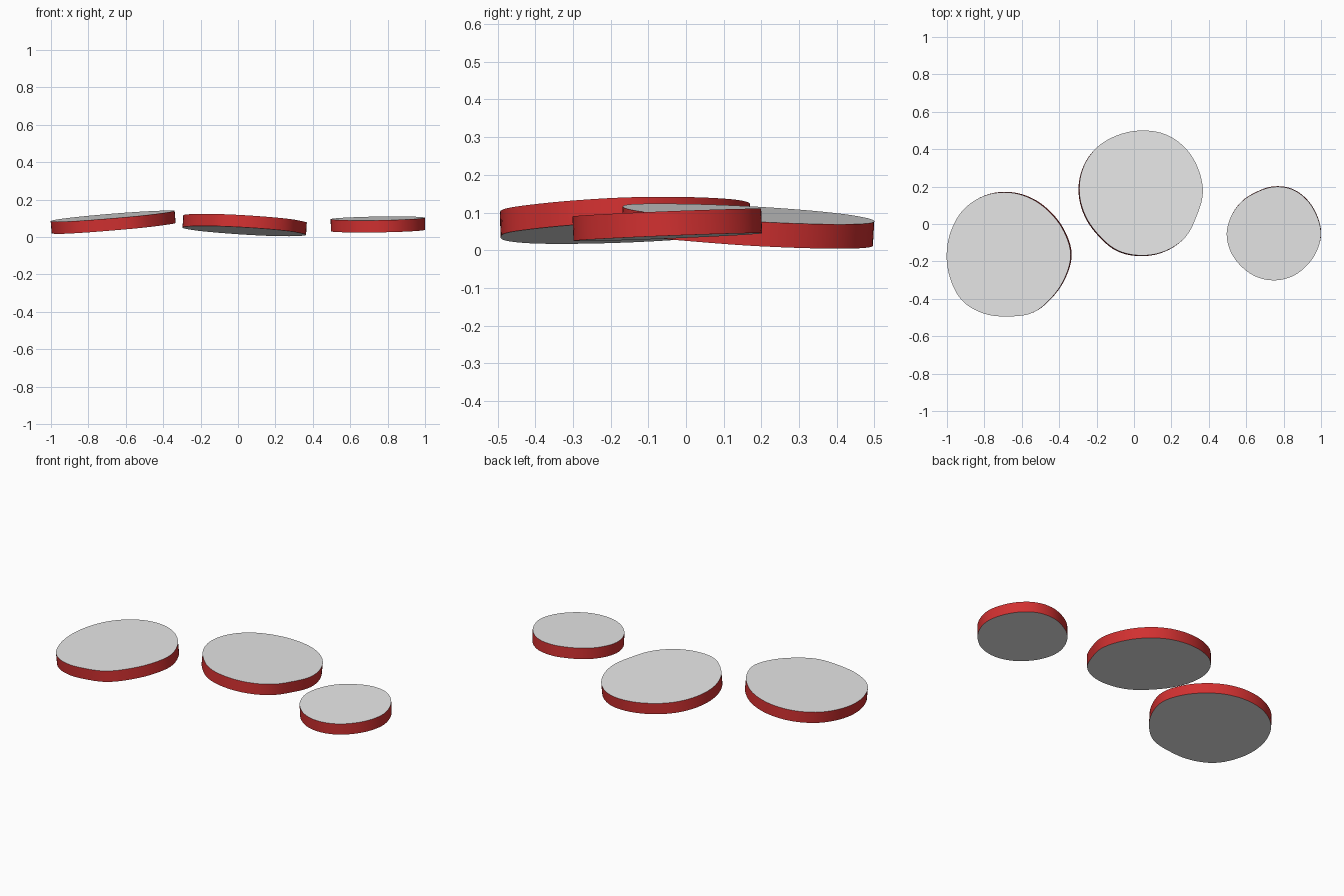
import bpy, bmesh, math
from mathutils import Vector

if "Cube" in bpy.data.objects:
    bpy.data.objects.remove(bpy.data.objects["Cube"])


def material(name, rgb):
    m = bpy.data.materials.new(name)
    m.diffuse_color = (*rgb, 1)
    m.use_nodes = True
    m.node_tree.nodes["Principled BSDF"].inputs["Base Color"].default_value = m.diffuse_color
    return m


FACE = material("pale grey", (0.8, 0.8, 0.8))
RIM = material("red skin", (0.64, 0.03, 0.03))
THICK = 0.065


def smooth_ring(radii, per=5):
    """Closed Catmull-Rom curve through radii at equal angles."""
    n, ring = len(radii), []
    for i in range(n):
        a, b, c, d = (radii[(i + k) % n] for k in (-1, 0, 1, 2))
        for j in range(per):
            t = j / per
            r = b + 0.5 * t * (c - a + t * (2*a - 5*b + 4*c - d + t * (3*(b - c) + d - a)))
            ang = 2 * math.pi * (i + t) / n
            ring.append((r * math.cos(ang), r * math.sin(ang)))
    return ring


def slice_part(name, centre, slope, radii):
    """Wavy disc, tilted by its slope in x and y, with a coloured rim."""
    down = Vector((slope[0], slope[1], -1)).normalized() * THICK / 2
    bm = bmesh.new()
    loops = []
    for side in (1, -1):
        loops.append([bm.verts.new(Vector((x, y, x * slope[0] + y * slope[1]))
                                   + Vector(centre) + down * side)
                      for x, y in smooth_ring(radii)])
    low, high = loops
    n = len(low)
    bm.faces.new(high)
    bm.faces.new(low[::-1])
    for i in range(n):
        k = (i + 1) % n
        f = bm.faces.new((low[i], low[k], high[k], high[i]))
        f.material_index = 1
    me = bpy.data.meshes.new(name)
    bm.to_mesh(me)
    bm.free()
    me.materials.append(FACE)
    me.materials.append(RIM)
    ob = bpy.data.objects.new(name, me)
    bpy.context.collection.objects.link(ob)
    bpy.context.view_layer.objects.active = ob
    ob.select_set(True)
    bpy.ops.object.shade_smooth_by_angle(angle=math.radians(40))
    ob.select_set(False)


# Radii run counter-clockwise from +x
slice_part("left_slice", (-0.668, -0.163, 0.080), (0.083, 0.037),
           [.332, .321, .316, .323, .333, .341, .341, .333,
            .331, .337, .349, .341, .330, .336, .325, .325])
slice_part("middle_slice", (0.037, 0.163, 0.0645), (-0.06, -0.058),
           [.329, .331, .337, .340, .335, .335, .341, .339,
            .331, .322, .319, .331, .333, .335, .333, .320])
slice_part("right_slice", (0.748, -0.050, 0.067), (0.015, 0.04),
           [.252, .249, .252, .256, .250, .240, .242, .246,
            .252, .250, .247, .249, .250, .249, .246, .248])
